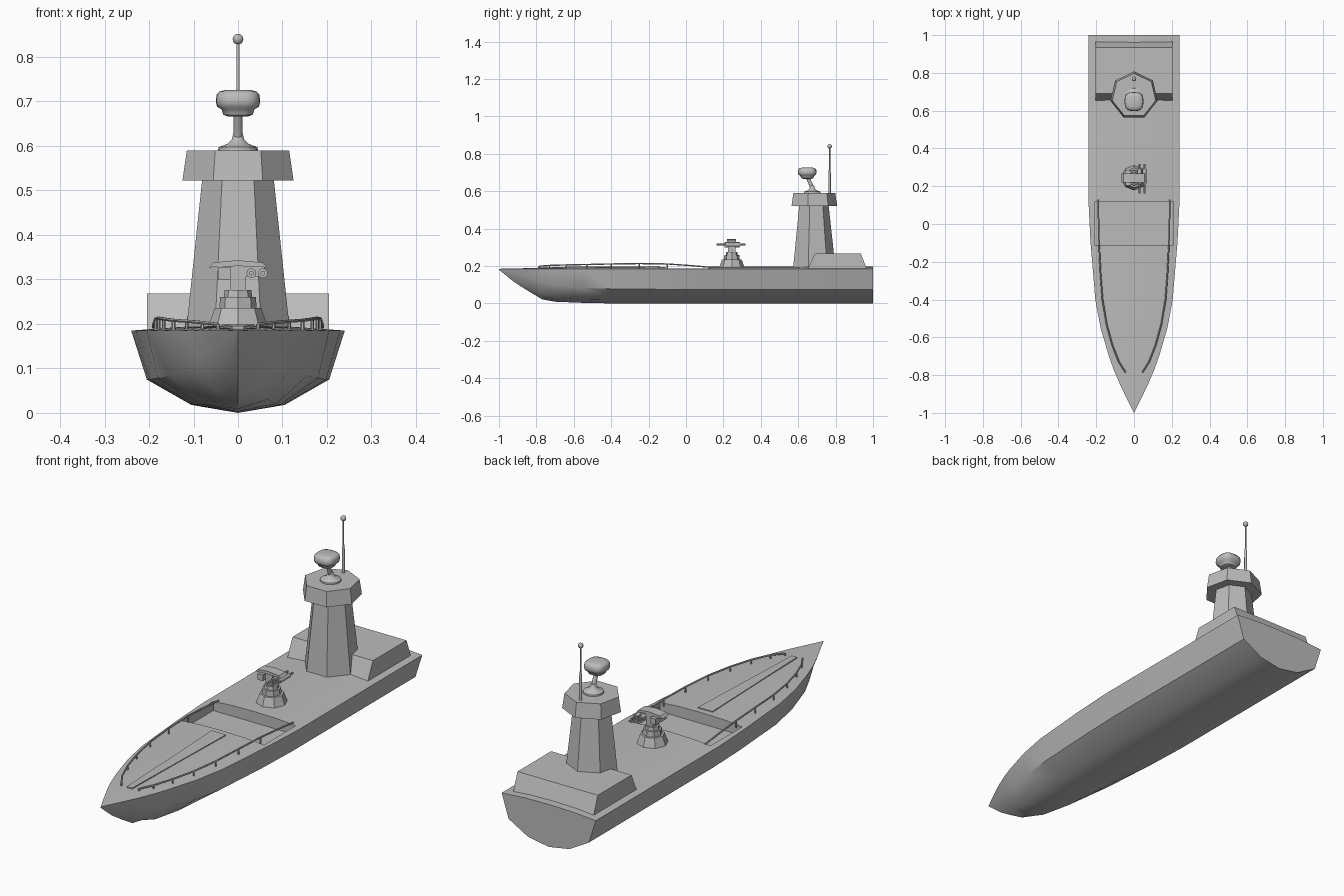
import bpy, bmesh, math
from mathutils import Vector

if "Cube" in bpy.data.objects:
    bpy.data.objects.remove(bpy.data.objects["Cube"], do_unlink=True)

GREY = (0.5, 0.5, 0.5, 1)
paint = bpy.data.materials.new("hull_grey")
paint.use_nodes = True
paint.diffuse_color = GREY
paint.node_tree.nodes["Principled BSDF"].inputs["Base Color"].default_value = GREY


def finish(name, bm, smooth=None):
    bmesh.ops.remove_doubles(bm, verts=bm.verts, dist=1e-5)
    bmesh.ops.recalc_face_normals(bm, faces=bm.faces)
    me = bpy.data.meshes.new(name)
    bm.to_mesh(me)
    bm.free()
    me.materials.append(paint)
    ob = bpy.data.objects.new(name, me)
    bpy.context.collection.objects.link(ob)
    if smooth:
        shade(ob, smooth)
    return ob


def shade(ob, angle):
    bpy.ops.object.select_all(action="DESELECT")
    ob.select_set(True)
    bpy.context.view_layer.objects.active = ob
    bpy.ops.object.shade_smooth_by_angle(angle=math.radians(angle))


def loft(name, rings, smooth=None):
    """Skin a list of closed rings and cap both ends."""
    bm = bmesh.new()
    rows = [[bm.verts.new(p) for p in ring] for ring in rings]
    n = len(rows[0])
    for a, b in zip(rows, rows[1:]):
        for i in range(n):
            j = (i + 1) % n
            bm.faces.new((a[i], a[j], b[j], b[i]))
    bm.faces.new(rows[0])
    bm.faces.new(rows[-1])
    return finish(name, bm, smooth)


def ring(cx, cy, z, rx, ry, sides, power=1.0, turn=math.pi / 2):
    pts = []
    for i in range(sides):
        a = turn + math.tau * i / sides
        c, s = math.cos(a), math.sin(a)
        pts.append((cx + rx * math.copysign(abs(c) ** power, c),
                    cy + ry * math.copysign(abs(s) ** power, s), z))
    return pts


def tower(name, cx, cy, profile, sides, smooth=None):
    """Stack of regular rings given as (radius, height)."""
    return loft(name, [ring(cx, cy, z, r, r, sides) for r, z in profile], smooth)


def box(name, x, y, z):
    return loft(name, [[(x[0], y[0], h), (x[1], y[0], h), (x[1], y[1], h), (x[0], y[1], h)] for h in z])


def tube(name, pts, radius, sides=8):
    rings = []
    pts = [Vector(p) for p in pts]
    for i, p in enumerate(pts):
        d = (pts[min(i + 1, len(pts) - 1)] - pts[max(i - 1, 0)]).normalized()
        side = d.cross(Vector((0, 0, 1)))
        side = side.normalized() if side.length > 0.01 else Vector((1, 0, 0))
        up = side.cross(d)
        rings.append([p + radius * (math.cos(math.tau * k / sides) * side + math.sin(math.tau * k / sides) * up)
                      for k in range(sides)])
    return loft(name, rings, 40)


# Hull: y, deck half width, chine half width, chine z, bilge half width, bilge z, keel z
stations = [
    (1.0, .24, .205, .075, .105, .018, 0),
    (0.1, .24, .205, .075, .105, .018, 0),
    (-0.1, .23, .198, .075, .102, .018, 0),
    (-0.4, .205, .18, .078, .095, .018, 0),
    (-0.55, .177, .155, .083, .085, .02, .003),
    (-0.7, .133, .117, .098, .066, .03, .009),
    (-0.77, .108, .09, .115, .05, .05, .022),
    (-0.85, .074, .056, .143, .03, .096, .07),
    (-0.92, .04, .03, .161, .015, .134, .115),
    (-1.0, 0, 0, .183, 0, .183, .18),
]
hull_rings = []
for y, dw, cw, cz, bw, bz, kz in stations:
    camber = 0.011 * dw / 0.24
    half = [(bw, bz), (cw, cz), (dw, .185), (dw * .5, .185 + camber * .8)]
    section = [(0, kz)] + half + [(0, .185 + camber)] + [(-x, z) for x, z in reversed(half)]
    hull_rings.append([(x, y, z) for x, z in section])
hull = loft("hull", hull_rings)

# Sunken well in the deck
cutter = box("well_cutter", (-.21, .21), (-.11, .12), (.145, .3))
cutter.hide_render = True
cut = hull.modifiers.new("well", "BOOLEAN")
cut.operation = "DIFFERENCE"
cut.solver = "EXACT"
cut.object = cutter
bpy.context.view_layer.objects.active = hull
bpy.ops.object.modifier_apply(modifier=cut.name)
bpy.data.objects.remove(cutter, do_unlink=True)
shade(hull, 32)

# Long tapered panel on the foredeck
loft("foredeck_panel", [[(-.037, -.14, z), (.037, -.14, z), (.013, -.79, z - .004), (-.013, -.79, z - .004)]
                        for z in (.185, .199)])

# Foredeck handrails with short posts
rail_path = [(.19, .13, .193), (.188, .03, .202), (.185, -.1, .211), (.178, -.25, .213), (.167, -.4, .211),
             (.145, -.53, .208), (.115, -.64, .206), (.08, -.73, .203), (.045, -.785, .199)]
for sx, label in ((1, "left"), (-1, "right")):
    path = [(sx * x, y, z) for x, y, z in rail_path]
    tube(label + "_handrail", path, .004, 6)
    for x, y, z in path[2:]:
        tube(label + "_rail_post", [(x, y, .18), (x, y, z)], .004, 6)

# Deckhouse at the stern
loft("deckhouse", [[(x, .65, .18), (x, .69, .268), (x, .935, .268), (x, .968, .18)] for x in (-.205, .205)])

# Seven-sided tower and its cap
tower("tower", 0, .68, [(.12, .18), (.082, .53)], 7)
tower("tower_cap", 0, .68, [(.128, .522), (.118, .59)], 7)

# Radar with flared foot, leaning stem and rounded dome
tower("radar_foot", 0, .675, [(.045, .588), (.044, .597), (.025, .604), (.014, .615), (.01, .63)], 20, 40)
tube("radar_stem", [(0, .675, .61), (0, .668, .635), (0, .65, .675)], .01, 12)
dome = [(.022, .666), (.033, .67), (.037, .682), (.047, .688), (.05, .7), (.048, .715), (.042, .722), (.028, .726)]
loft("radar_dome", [ring(0, .648, z, r, r, 24, .7) for r, z in dome], 50)

# Aerial with a ball tip
tower("aerial", 0, .768, [(.0065, .585), (.006, .7), (.0035, .72), (.0035, .84)], 10, 40)
ball = bmesh.new()
bmesh.ops.create_uvsphere(ball, u_segments=16, v_segments=10, radius=.012)
bmesh.ops.translate(ball, verts=ball.verts, vec=(0, .768, .84))
finish("aerial_ball", ball, 60)

# Deck gun: stepped pedestal, post, crossbar, sight box and twin barrels
tower("gun_base", 0, .245, [(.07, .185), (.052, .236)], 8)
tower("gun_turntable", 0, .245, [(.042, .236), (.04, .26)], 8)
tower("gun_collar", 0, .245, [(.032, .26), (.03, .276)], 8)
box("gun_post", (-.018, .018), (.225, .265), (.27, .335))
loft("gun_crossbar", [[(-.065, y, .327), (-.055, y, .338), (0, y, .343), (.055, y, .338), (.065, y, .327),
                       (0, y, .33)] for y in (.22, .268)])
box("gun_sight", (-.045, -.017), (.205, .285), (.3, .328))
for x in (.03, .056):
    tube("gun_barrel", [(x, .162, .314), (x, .318, .314)], .0055)
    tube("gun_breech", [(x, .215, .314), (x, .29, .314)], .011, 10)
box("gun_cradle", (.015, .06), (.228, .262), (.306, .332))
